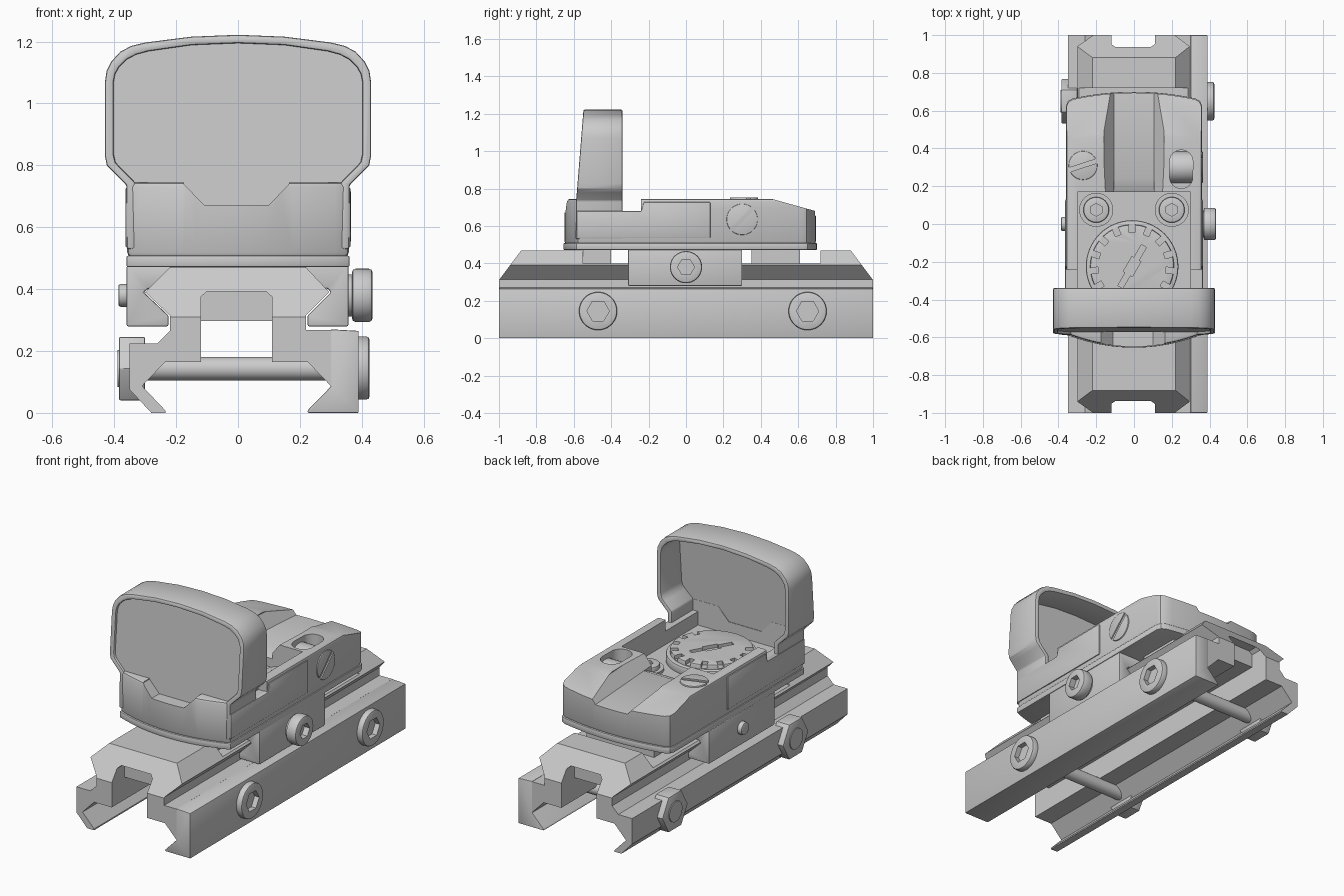
import bpy, bmesh
from math import pi, sin, cos, radians
from mathutils import Vector

if "Cube" in bpy.data.objects:
    bpy.data.objects.remove(bpy.data.objects["Cube"])


def finish(ob, bevel=0, angle=35, segs=2):
    bpy.ops.object.select_all(action='DESELECT')
    bpy.context.view_layer.objects.active = ob
    ob.select_set(True)
    if bevel:
        m = ob.modifiers.new("bevel", 'BEVEL')
        m.width, m.segments, m.limit_method = bevel, segs, 'ANGLE'
        m.angle_limit = radians(angle)
        bpy.ops.object.modifier_apply(modifier=m.name)
    bpy.ops.object.shade_smooth_by_angle(angle=radians(30))
    return ob


def prism(name, pts, axis, a, b, bevel=0, angle=35, warp=None):
    """Extrude a 2D profile along an axis from a to b."""
    place = {'x': lambda p, t: (t, p[0], p[1]),
             'y': lambda p, t: (p[0], t, p[1]),
             'z': lambda p, t: (p[0], p[1], t)}[axis]
    bm = bmesh.new()
    face = bm.faces.new([bm.verts.new(place(p, a)) for p in pts])
    ext = bmesh.ops.extrude_face_region(bm, geom=[face])
    vs = [v for v in ext['geom'] if isinstance(v, bmesh.types.BMVert)]
    bmesh.ops.translate(bm, verts=vs, vec=Vector(place((0, 0), b - a)))
    if warp:
        for v in bm.verts:
            v.co = warp(v.co)
    bmesh.ops.recalc_face_normals(bm, faces=bm.faces)
    me = bpy.data.meshes.new(name)
    bm.to_mesh(me)
    bm.free()
    ob = bpy.data.objects.new(name, me)
    bpy.context.collection.objects.link(ob)
    return finish(ob, bevel, angle)


def box(name, x0, x1, y0, y1, z0, z1, bevel=0):
    return prism(name, [(x0, y0), (x1, y0), (x1, y1), (x0, y1)], 'z', z0, z1, bevel)


def cyl(name, r, axis, a, b, c, n=48, bevel=0):
    """Cylinder along x or z from a to b; c holds the other two coordinates."""
    mid = (a + b) / 2
    loc = (mid, c[0], c[1]) if axis == 'x' else (c[0], c[1], mid)
    rot = (0, pi / 2, 0) if axis == 'x' else (0, 0, 0)
    bpy.ops.mesh.primitive_cylinder_add(vertices=n, radius=r, depth=b - a, location=loc, rotation=rot)
    ob = bpy.context.object
    ob.name = name
    return finish(ob, bevel, 50)


def cut(ob, *cutters):
    for c in cutters:
        bpy.context.view_layer.objects.active = ob
        m = ob.modifiers.new("cut", 'BOOLEAN')
        m.operation, m.object, m.solver = 'DIFFERENCE', c, 'EXACT'
        bpy.ops.object.modifier_apply(modifier=m.name)
        bpy.data.objects.remove(c)
    return finish(ob)


def turned_box(name, x, y, w, l, z0, z1, ang):
    """Upright box of width w, length l, turned about z."""
    ca, sa = cos(ang), sin(ang)
    pts = [(x + u * w / 2 * ca - v * l / 2 * sa, y + u * w / 2 * sa + v * l / 2 * ca)
           for u, v in ((-1, -1), (1, -1), (1, 1), (-1, 1))]
    return prism(name, pts, 'z', z0, z1)


# Rail with dovetail top, centre channel, sloped ends and cross slot
rail = prism("rail", [
    (-.22, .47), (-.30, .39), (-.22, .315), (-.22, .265), (-.26, .225), (-.35, .225), (-.35, .075),
    (-.28, 0), (-.235, 0), (-.235, .008), (-.31, .087), (-.235, .165), (-.12, .165), (-.12, .375),
    (-.10, .393), (.09, .393), (.11, .375), (.11, .165), (.225, .165), (.30, .087), (.30, .268),
    (.22, .268), (.22, .315), (.295, .39), (.22, .47)], 'y', -1, 1)
cut(rail,
    prism("c", [(-1.01, .297), (-.88, .471), (-.86, .6), (-1.2, .6), (-1.2, .297)], 'x', -.5, .5),
    prism("c", [(1.01, .297), (.88, .471), (.86, .6), (1.2, .6), (1.2, .297)], 'x', -.5, .5),
    box("c", -.5, .5, -.55, .72, .40, .6))
box("rail_channel_roof", -.12, .11, -.88, .88, .297, .396)

# Clamp bar with hook, cross bolts and hex nuts
prism("clamp_bar", [(.30, .27), (.39, .265), (.39, 0), (.225, 0), (.225, .008), (.30, .085)],
      'y', -1, 1, .004)
for y in (-.47, .65):
    cyl("clamp_shaft", .038, 'x', -.34, .38, (y, .143), 32)
    cut(cyl("clamp_bolt_head", .102, 'x', .37, .425, (y, .145), bevel=.01),
        cyl("c", .06, 'x', .395, .5, (y, .145), 6))
    cyl("clamp_nut", .118, 'x', -.385, -.30, (y, .143), 6, .005)
    cyl("clamp_bolt_tip", .06, 'x', -.39, -.30, (y, .143), 32)

# Sight mount gripping the dovetail
prism("mount", [(-.36, .475), (-.36, .28), (-.225, .28), (-.225, .315), (-.305, .39), (-.29, .402),
                (.29, .402), (.30, .39), (.225, .315), (.225, .28), (.357, .28), (.357, .475)],
      'y', -.31, .30, .005)
for y0, y1 in ((-.55, -.40), (.35, .61)):
    box("recoil_lug", -.22, .22, y0, y1, .39, .475)
cyl("mount_knob_neck", .068, 'x', .34, .38, (0, .38))
cut(cyl("mount_knob", .086, 'x', .368, .435, (0, .38), bevel=.012),
    cyl("c", .045, 'x', .40, .5, (0, .38), 6))
cyl("mount_bolt_tip", .037, 'x', -.387, -.34, (0, .38), 32, .008)


def outline(w, front, mid_front, rear, mid_rear):
    """Plan shape with bowed front and rear ends."""
    n = 16
    xs = [w * (2 * i / n - 1) for i in range(n + 1)]
    pts = [(x, front + (mid_front - front) * (1 - (x / w) ** 2)) for x in xs]
    wr = w - .035
    pts += [(w, rear - .04), (w - .01, rear - .015)]
    pts += [(-x / w * wr, rear + (mid_rear - rear) * (1 - (x / w) ** 2)) for x in xs]
    return pts + [(-w + .01, rear - .015), (-w, rear - .04)]


# Sight base plate and body
prism("base_plate", outline(.36, -.585, -.655, .665, .70), 'z', .472, .508, .004, 60)
body = prism("sight_body", outline(.358, -.58, -.65, .66, .695), 'z', .504, .745, .015, 60)
cut(body,
    # rear slope
    prism("c", [(.45, .747), (.72, .672), (.9, .672), (.9, .9), (.45, .9)], 'x', -.6, .6),
    # dial pocket and lens seat
    box("c", -.30, .30, -.54, .17, .60, .9),
    box("c", -.6, .6, -.54, -.24, .68, .9),
    # front notch
    prism("c", [(-.11, .672), (.10, .672), (.165, .74), (.165, .9), (-.175, .9), (-.175, .74)],
          'y', -.8, -.5),
    # rear channel and ramp
    prism("c", [(-.105, .69), (.105, .69), (.16, .76), (.16, .9), (-.16, .9), (-.16, .76)], 'y', .1, .9,
          warp=lambda v: Vector((v.x, v.y, v.z - .06 * (v.y - .1)))),
    prism("c", [(.05, .60), (.25, .685), (.25, .9), (.05, .9)], 'x', -.105, .105),
    # windage window
    prism("c", [(.25 + .062 * cos(t * pi / 12), (.33 if t < 12 else .25) + .062 * sin(t * pi / 12))
                for t in range(24)], 'z', .64, .9))

# Side panels beside the dial
for s in (-1, 1):
    prism("side_panel", [(-.585, .535), (.13, .535), (.13, .728), (-.225, .728), (-.24, .68), (-.585, .68)],
          'x', min(s * .335, s * .364), max(s * .335, s * .364), .005)

# Lens hood and lens, leaning back at the front
outer = [(.36, .53), (.36, .735), (.405, .78), (.424, .80), (.43, .83), (.43, 1.07), (.425, 1.105), (.41, 1.135),
         (.38, 1.168), (.345, 1.186), (.30, 1.197), (.15, 1.216), (0, 1.222)]
inner = [(.333, .53), (.333, .745), (.38, .792), (.396, .81), (.402, .835), (.402, 1.07), (.397, 1.095),
         (.385, 1.117), (.36, 1.142), (.33, 1.158), (.29, 1.169), (.15, 1.189), (0, 1.195)]


def arch(half):
    return half + [(-x, z) for x, z in half[-2::-1]]


def lean(v):
    return Vector((v.x, v.y + (.08 * max(0, v.z - .7) if v.y < -.5 else 0), v.z))


prism("lens_hood", arch(outer) + arch(inner)[::-1], 'y', -.59, -.34, .007, 40, lean)
prism("lens", arch([(.34, .60)] + [(x + .005, z + .005) for x, z in inner[1:]]), 'y', -.575, -.545, warp=lean)

# Elevation dial with tick recesses and a diagonal slot
dx, dy = -.01, -.225
cyl("dial_skirt", .245, 'z', .59, .645, (dx, dy), 64, .01)
dial = cyl("dial_cap", .222, 'z', .60, .672, (dx, dy), 64, .008)
ticks = []
for i in range(11):
    a = radians(-30 + i * 24)
    ticks.append(turned_box("c", dx + .205 * cos(a), dy + .205 * sin(a), .05, .032, .65, .8, a))
cut(dial, *ticks,
    turned_box("c", dx, dy, .03, .25, .652, .8, radians(-30)),
    turned_box("c", dx, dy, .055, .09, .652, .8, radians(-30)))

# Socket screws in the pocket
for s in (-1, 1):
    cyl("pocket_boss", .09, 'z', .59, .615, (s * .2, .075))
    cut(cyl("pocket_screw", .068, 'z', .59, .64, (s * .2, .075), bevel=.008),
        cyl("c", .034, 'z', .615, .8, (s * .2, .075), 6))

# Slotted lock screw on top, slotted windage screw on the side
cut(cyl("lock_screw", .076, 'z', .70, .753, (-.27, .31), bevel=.004),
    turned_box("c", -.27, .31, .022, .2, .735, .9, radians(-72)))
slot = [(.30 + u * .01 * .7 + v * .12 * .7, .635 - u * .01 * .7 + v * .12 * .7)
        for u, v in ((-1, -1), (1, -1), (1, 1), (-1, 1))]
cut(cyl("windage_screw", .083, 'x', .17, .365, (.30, .635), bevel=.004),
    prism("c", slot, 'x', .352, .5))
